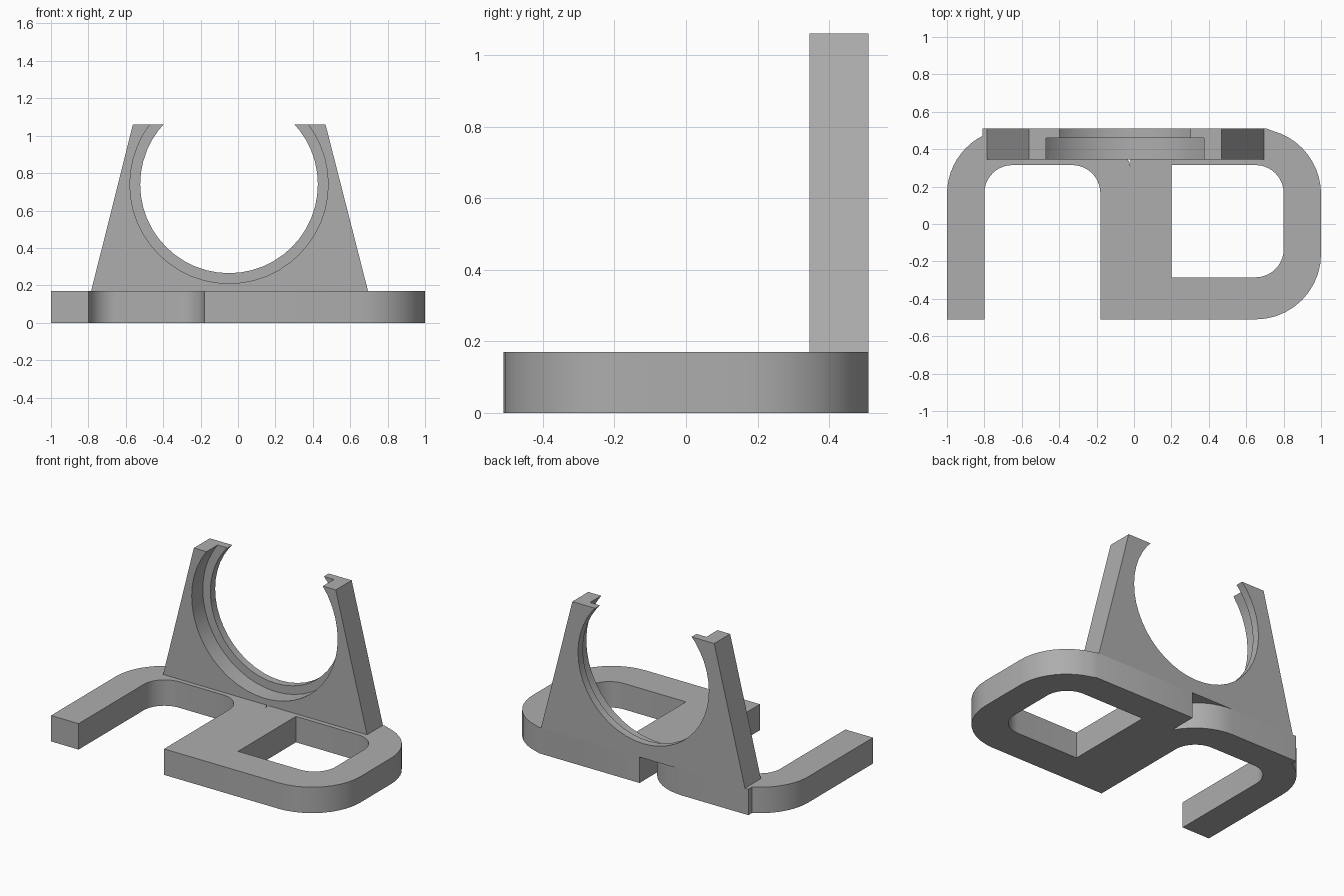
import bpy, bmesh
from math import sin, cos, pi, radians
from mathutils import Vector

cube = bpy.data.objects.get("Cube")
if cube:
    bpy.data.objects.remove(cube)

grey = bpy.data.materials.new("plain grey")
grey.use_nodes = True
colour = (0.42, 0.42, 0.42, 1)
grey.diffuse_color = colour
grey.node_tree.nodes["Principled BSDF"].inputs["Base Color"].default_value = colour

PLATE = 0.17
BACK = 0.51


def arc(cx, cy, r, start, end, n=10):
    """Points along a circular arc, angles in degrees."""
    return [(cx + r * cos(radians(start + (end - start) * i / n)),
             cy + r * sin(radians(start + (end - start) * i / n))) for i in range(n + 1)]


def prism(name, loops, place, offset):
    """Fill closed loops (later loops are holes) and extrude them."""
    bm = bmesh.new()
    for pts in loops:
        vs = [bm.verts.new(place(*p)) for p in pts]
        for a, b in zip(vs, vs[1:] + vs[:1]):
            bm.edges.new((a, b))
    bmesh.ops.triangle_fill(bm, edges=bm.edges[:], use_beauty=True)
    ext = bmesh.ops.extrude_face_region(bm, geom=bm.faces[:], use_keep_orig=True)
    moved = [g for g in ext["geom"] if isinstance(g, bmesh.types.BMVert)]
    bmesh.ops.translate(bm, verts=moved, vec=Vector(offset))
    bmesh.ops.recalc_face_normals(bm, faces=bm.faces[:])
    me = bpy.data.meshes.new(name)
    bm.to_mesh(me)
    bm.free()
    ob = bpy.data.objects.new(name, me)
    bpy.context.collection.objects.link(ob)
    me.materials.append(grey)
    return ob


def smooth(ob):
    bpy.ops.object.select_all(action="DESELECT")
    ob.select_set(True)
    bpy.context.view_layer.objects.active = ob
    bpy.ops.object.shade_smooth_by_angle(angle=radians(30))


# Base plate: open arch on one side, closed loop on the other, small rear gap
outline = (
    [(-1, -BACK), (-0.8, -BACK)]
    + arc(-0.65, 0.165, 0.15, 180, 90)
    + arc(-0.33, 0.165, 0.15, 90, 0)
    + [(-0.18, -BACK)]
    + arc(0.65, -0.16, 0.35, -90, 0)
    + arc(0.65, 0.16, 0.35, 0, 75)
    + [(0.71, BACK), (-0.02, BACK), (-0.02, 0.31)]
    + arc(-0.33, 0.16, 0.35, 29, 90, 8)
    + [(-0.81, BACK)]
    + arc(-0.65, 0.16, 0.35, 117, 180)
)
window = [(0.2, -0.285), (0.2, 0.315)] + arc(0.65, 0.165, 0.15, 90, 0) \
    + arc(0.65, -0.135, 0.15, 0, -90)
base = prism("base_plate", [outline, window], lambda x, y: (x, y, 0), (0, 0, PLATE))
smooth(base)

# Upright cradle: tapered slab
slab = [(-0.785, PLATE), (0.695, PLATE), (0.468, 1.06), (-0.562, 1.06)]
cradle = prism("upright_cradle", [slab], lambda x, z: (x, 0.345, z), (0, BACK - 0.345, 0))

# Through hole and wider front recess
for name, r, y0, y1 in (("through_hole", 0.475, 0.2, 0.7), ("front_recess", 0.53, 0.2, 0.46)):
    ring = arc(-0.048, 0.74, r, 0, 360 - 360 / 48, 47)
    cutter = prism(name, [ring], lambda x, z: (x, y0, z), (0, y1 - y0, 0))
    cutter.hide_render = True
    mod = cradle.modifiers.new(name, "BOOLEAN")
    mod.operation = "DIFFERENCE"
    mod.solver = "EXACT"
    mod.object = cutter
    bpy.context.view_layer.objects.active = cradle
    bpy.ops.object.modifier_apply(modifier=name)
    bpy.data.objects.remove(cutter)
smooth(cradle)
